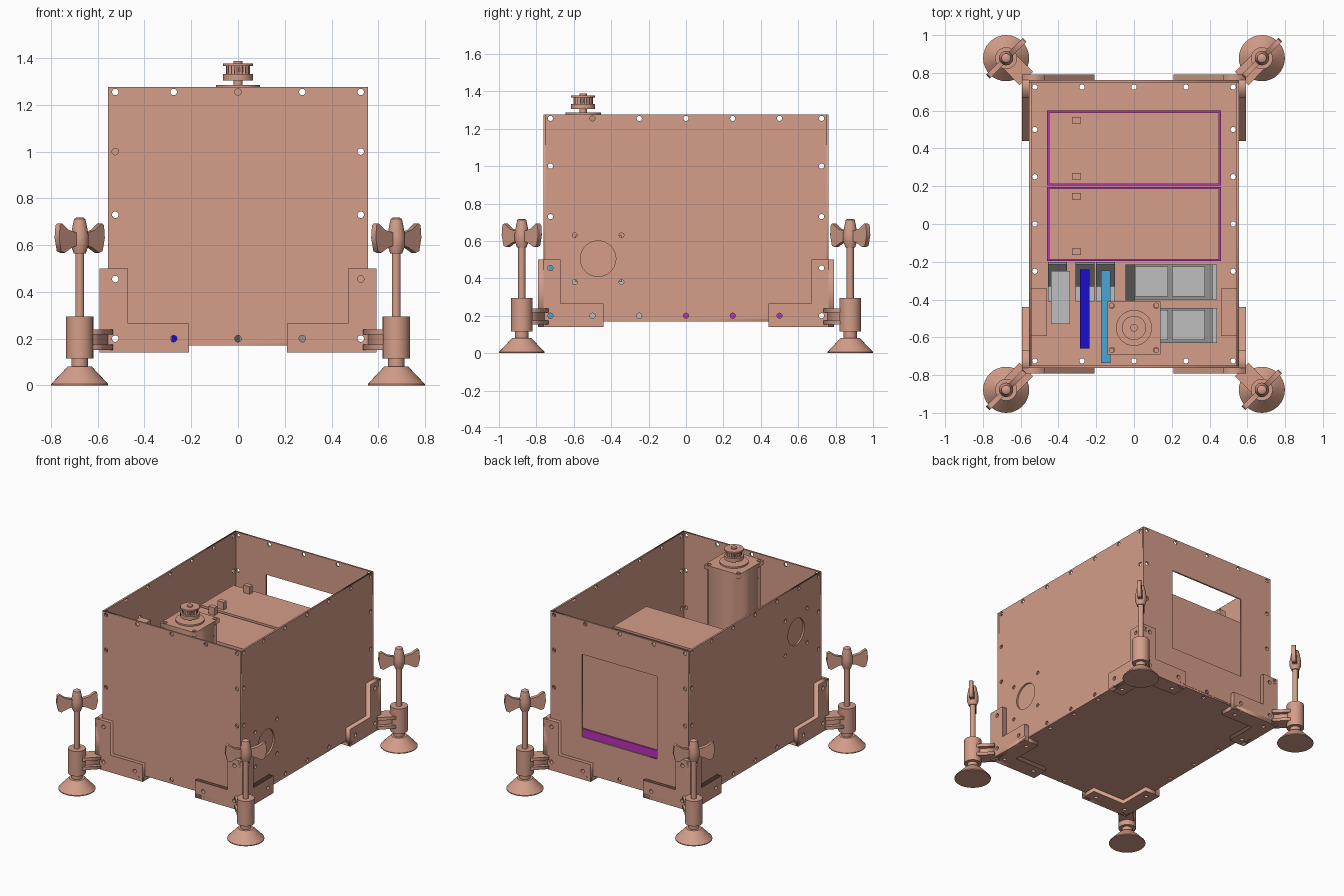
import bpy, bmesh, math
from mathutils import Matrix, Vector

if "Cube" in bpy.data.objects:
    bpy.data.objects.remove(bpy.data.objects["Cube"])


def material(name, rgb):
    m = bpy.data.materials.new(name)
    m.diffuse_color = (*rgb, 1)
    m.use_nodes = True
    m.node_tree.nodes["Principled BSDF"].inputs["Base Color"].default_value = m.diffuse_color
    return m


TAN = material("tan", (0.66, 0.34, 0.25))
LIGHT = material("light_grey", (0.52, 0.52, 0.52))
MID = material("mid_grey", (0.29, 0.29, 0.29))
DARK = material("dark_grey", (0.09, 0.09, 0.09))
NAVY = material("deep_blue", (0.012, 0.004, 0.6))
SKY = material("sky_blue", (0.07, 0.38, 0.68))
PURPLE = material("purple", (0.5, 0.03, 0.5))

# Plane frames: local (u, v) mapped onto front (x,z), side (y,z) and floor (x,y)
FRONT = Matrix(((1, 0, 0), (0, 0, -1), (0, 1, 0))).to_4x4()
SIDE = Matrix(((0, 0, 1), (1, 0, 0), (0, 1, 0))).to_4x4()
FLOOR = Matrix.Identity(4)


def finish(name, bm, mat, smooth=False):
    bmesh.ops.remove_doubles(bm, verts=bm.verts, dist=1e-5)
    bmesh.ops.recalc_face_normals(bm, faces=bm.faces)
    me = bpy.data.meshes.new(name)
    bm.to_mesh(me)
    bm.free()
    me.materials.append(mat)
    ob = bpy.data.objects.new(name, me)
    bpy.context.collection.objects.link(ob)
    if smooth:
        bpy.ops.object.select_all(action='DESELECT')
        bpy.context.view_layer.objects.active = ob
        ob.select_set(True)
        bpy.ops.object.shade_smooth_by_angle(angle=math.radians(35))
    return ob


def box(name, x, y, z, mat=TAN):
    bm = bmesh.new()
    bmesh.ops.create_cube(bm, size=1)
    for v in bm.verts:
        v.co = [(r[0] + r[1]) / 2 + c * (r[1] - r[0]) for c, r in zip(v.co, (x, y, z))]
    return finish(name, bm, mat)


def lathe(name, cx, cy, profile, seg=32, mat=TAN):
    """Closed solid of revolution from (radius, z) points, bottom to top."""
    bm = bmesh.new()
    rings = [[bm.verts.new((cx + r * math.cos(2 * math.pi * i / seg),
                            cy + r * math.sin(2 * math.pi * i / seg), z))
              for i in range(seg)] for r, z in profile]
    for a, b in zip(rings, rings[1:]):
        for i in range(seg):
            j = (i + 1) % seg
            bm.faces.new((a[i], a[j], b[j], b[i]))
    bm.faces.new(rings[0][::-1])
    bm.faces.new(rings[-1])
    return finish(name, bm, mat, True)


def plate(name, outline, holes, frame, lo, hi, mat=TAN):
    """Flat sheet with holes; holes are (u, v, radius) or a list of points."""
    cu = bpy.data.curves.new(name, 'CURVE')
    cu.dimensions, cu.fill_mode, cu.extrude = '2D', 'BOTH', (hi - lo) / 2
    loops = [outline]
    for h in holes:
        if isinstance(h, list):
            loops.append(h)
        else:
            n = 32 if h[2] > 0.05 else 14
            loops.append([(h[0] + h[2] * math.cos(2 * math.pi * i / n),
                           h[1] + h[2] * math.sin(2 * math.pi * i / n)) for i in range(n)])
    for pts in loops:
        s = cu.splines.new('POLY')
        s.points.add(len(pts) - 1)
        for p, (u, v) in zip(s.points, pts):
            p.co = (u, v, 0, 1)
        s.use_cyclic_u = True
    tmp = bpy.data.objects.new(name + "_curve", cu)
    bpy.context.collection.objects.link(tmp)
    me = bpy.data.meshes.new_from_object(tmp.evaluated_get(bpy.context.evaluated_depsgraph_get()))
    bm = bmesh.new()
    bm.from_mesh(me)
    bpy.data.objects.remove(tmp)
    normal = frame.to_3x3() @ Vector((0, 0, 1))
    off = (lo + hi) / 2 * Vector([abs(c) for c in normal])
    bmesh.ops.transform(bm, matrix=Matrix.Translation(off) @ frame, verts=bm.verts)
    return finish(name, bm, mat)


def rect(u0, u1, v0, v1):
    return [(u0, v0), (u1, v0), (u1, v1), (u0, v1)]


R = 0.014
XS = (-0.525, -0.275, 0, 0.275, 0.525)
YS = (-0.725, -0.5, -0.25, 0, 0.25, 0.5, 0.725)


def rim(us, lo, hi, mids):
    return ([(u, v, R) for u in us for v in (lo, hi)] +
            [(u, v, R) for u in (us[0], us[-1]) for v in mids])


# Enclosure: floor, front, back with window, sides with fan openings
fh, sh = rim(XS, 0.2, 1.255, (0.455, 0.73, 1.0)), rim(YS, 0.2, 1.255, (0.455, 0.73, 1.0))
plate("floor_panel", rect(-0.555, 0.555, -0.76, 0.76),
      rim(XS, -0.725, 0.725, YS[1:-1]), FLOOR, 0.17, 0.182)
plate("front_panel", rect(-0.555, 0.555, 0.182, 1.277), fh, FRONT, -0.762, -0.75)
plate("back_panel", rect(-0.555, 0.555, 0.182, 1.277),
      fh + [rect(-0.3, 0.3, 0.43, 1.03)], FRONT, 0.75, 0.762)
for s, name, fz in ((1, "right", 0.505), (-1, "left", 0.95)):
    fan = [(-0.47, fz, 0.095)] + [(-0.47 + a, fz + b, 0.013)
                                  for a in (-0.125, 0.125) for b in (-0.125, 0.125)]
    a, b = sorted((s * 0.543, s * 0.555))
    plate(name + "_panel", rect(-0.75, 0.75, 0.182, 1.277), sh + fan, SIDE, a, b)
    a, b = sorted((s * 0.46, s * 0.542))
    box(name + "_fan", (a, b), (-0.592, -0.342), (fz - 0.125, fz + 0.125))

# Corner brackets and levelling feet
for sx in (-1, 1):
    for sy in (-1, 1):
        tag = ("front" if sy < 0 else "back") + ("_left" if sx < 0 else "_right")

        def ell(s, a, b, c):
            return [(s * u, v) for u, v in ((a, 0.14), (c, 0.14), (c, 0.5), (b, 0.5),
                                            (b, 0.265), (a, 0.265))]
        lo, hi = sorted((sy * 0.763, sy * 0.792))
        plate(tag + "_bracket_face", ell(sx, 0.21, 0.47, 0.592),
              [(sx * 0.525, 0.2, R), (sx * 0.525, 0.455, R), (sx * 0.275, 0.2, R)], FRONT, lo, hi)
        lo, hi = sorted((sx * 0.557, sx * 0.592))
        plate(tag + "_bracket_side", ell(sy, 0.44, 0.67, 0.792),
              [(sy * 0.725, 0.2, R), (sy * 0.725, 0.455, R), (sy * 0.5, 0.2, R)], SIDE, lo, hi)
        plate(tag + "_bracket_base",
              [(sx * u, sy * v) for u, v in ((0.21, 0.792), (0.592, 0.792), (0.592, 0.44),
                                             (0.47, 0.44), (0.47, 0.67), (0.21, 0.67))],
              [(sx * 0.525, sy * 0.725, R), (sx * 0.275, sy * 0.725, R),
               (sx * 0.525, sy * 0.5, R)], FLOOR, 0.14, 0.169)
        # Diagonal lugs joining bracket and sleeve
        cx, cy = sx * 0.677, sy * 0.878
        for n, z0, z1, w in (("lower", 0.152, 0.175, 0.05), ("upper", 0.217, 0.24, 0.05),
                             ("web", 0.175, 0.217, 0.025)):
            k = w * 0.707
            plate(tag + "_lug_" + n,
                  [(sx * (0.57 + k), sy * (0.77 - k)), (cx + sx * k, cy - sy * k),
                   (cx - sx * k, cy + sy * k), (sx * (0.57 - k), sy * (0.77 + k))],
                  [], FLOOR, z0, z1)
        lathe(tag + "_foot", cx, cy, [(0.122, 0), (0.122, 0.006), (0.052, 0.08), (0.035, 0.08),
                                      (0.035, 0.12)])
        lathe(tag + "_sleeve", cx, cy, [(0.058, 0.115), (0.058, 0.295)])
        lathe(tag + "_rod", cx, cy, [(0.019, 0.1), (0.019, 0.6)], 20)
        lathe(tag + "_knob_hub", cx, cy, [(0.026, 0.565), (0.038, 0.6), (0.038, 0.64),
                                          (0.03, 0.685), (0.024, 0.712), (0.014, 0.718)], 24)
        turn = Matrix.Translation((cx, cy, 0)) @ Matrix.Rotation(math.radians(45), 4, 'Z')
        for s in (-1, 1):
            w = plate(tag + "_knob_wing", [(s * u, v) for u, v in (
                (0.02, 0.6), (0.06, 0.59), (0.105, 0.567), (0.125, 0.575), (0.138, 0.63),
                (0.133, 0.685), (0.12, 0.693), (0.08, 0.665), (0.02, 0.65))],
                [], FRONT, -0.014, 0.014)
            w.data.transform(turn)

# Two battery-like blocks on purple trays, with small terminals
for i, (y0, y1) in enumerate(((-0.197, 0.197), (0.203, 0.6))):
    box("tray_%d" % i, (-0.46, 0.46), (y0, y1), (0.183, 0.4), PURPLE)
    box("block_%d" % i, (-0.45, 0.45), (y0 + 0.01, y1 - 0.01), (0.4, 0.975))
    for y in (y0 + 0.05, y1 - 0.05):
        box("terminal_%d" % i, (-0.328, -0.28), (y - 0.017, y + 0.017), (0.975, 1.03))

# Motor with notched body, square flanges, pilot disc and toothed pulley
MY, m, n = -0.55, 0.14, 0.108
cross = [(m, -n), (m, n), (n, n), (n, m), (-n, m), (-n, n), (-m, n), (-m, -n),
         (-n, -n), (-n, -m), (n, -m), (n, -n)]
plate("motor_body", [(x, y + MY) for x, y in cross], [], FLOOR, 0.76, 1.245)
plate("motor_flange", rect(-m, m, MY - m, MY + m),
      [(a, MY + b, 0.014) for a in (-0.117, 0.117) for b in (-0.117, 0.117)], FLOOR, 1.245, 1.275)
box("motor_base", (-m, m), (MY - m, MY + m), (0.7, 0.76))
lathe("motor_pilot", 0, MY, [(0.095, 1.27), (0.095, 1.286)])
lathe("motor_shaft", 0, MY, [(0.02, 1.28), (0.02, 1.387)], 20)
lathe("pulley_hub", 0, MY, [(0.064, 1.305), (0.064, 1.332)])
lathe("pulley_rim", 0, MY, [(0.064, 1.367), (0.064, 1.378)])
teeth = [((0.052 if i % 4 < 2 else 0.043) * math.cos(math.pi * i / 40),
          MY + (0.052 if i % 4 < 2 else 0.043) * math.sin(math.pi * i / 40)) for i in range(80)]
plate("pulley_teeth", teeth, [], FLOOR, 1.332, 1.367)

# Electronics on the floor
box("blue_board", (-0.285, -0.235), (-0.66, -0.24), (0.183, 0.6), NAVY)
box("sky_board", (-0.175, -0.125), (-0.735, -0.245), (0.183, 0.6), SKY)
box("supply_case", (-0.44, -0.34), (-0.53, -0.25), (0.183, 0.5), LIGHT)
for i, x in enumerate((-0.455, -0.31, -0.2)):
    box("relay_%d" % i, (x, x + 0.1), (-0.33, -0.215), (0.183, 0.4), DARK)
    box("relay_cap_%d" % i, (x, x + 0.1), (-0.215, -0.2), (0.183, 0.42), MID)
    box("relay_foot_%d" % i, (x, x + 0.1), (-0.41, -0.33), (0.183, 0.3), LIGHT)
for i, (x, y) in enumerate(((0.005, -0.385), (0.2, -0.385), (0.005, -0.615), (0.2, -0.615))):
    box("driver_%d" % i, (x, x + 0.175), (y, y + 0.16), (0.183, 0.42), LIGHT)
    box("driver_base_%d" % i, (x, x + 0.215), (y - 0.015, y + 0.17), (0.183, 0.33), MID)
    if x > 0.1:
        box("driver_edge_%d" % i, (x + 0.215, x + 0.24), (y - 0.015, y + 0.17), (0.183, 0.28), LIGHT)
box("terminal_block", (-0.045, 0.004), (-0.405, -0.215), (0.183, 0.38), DARK)
